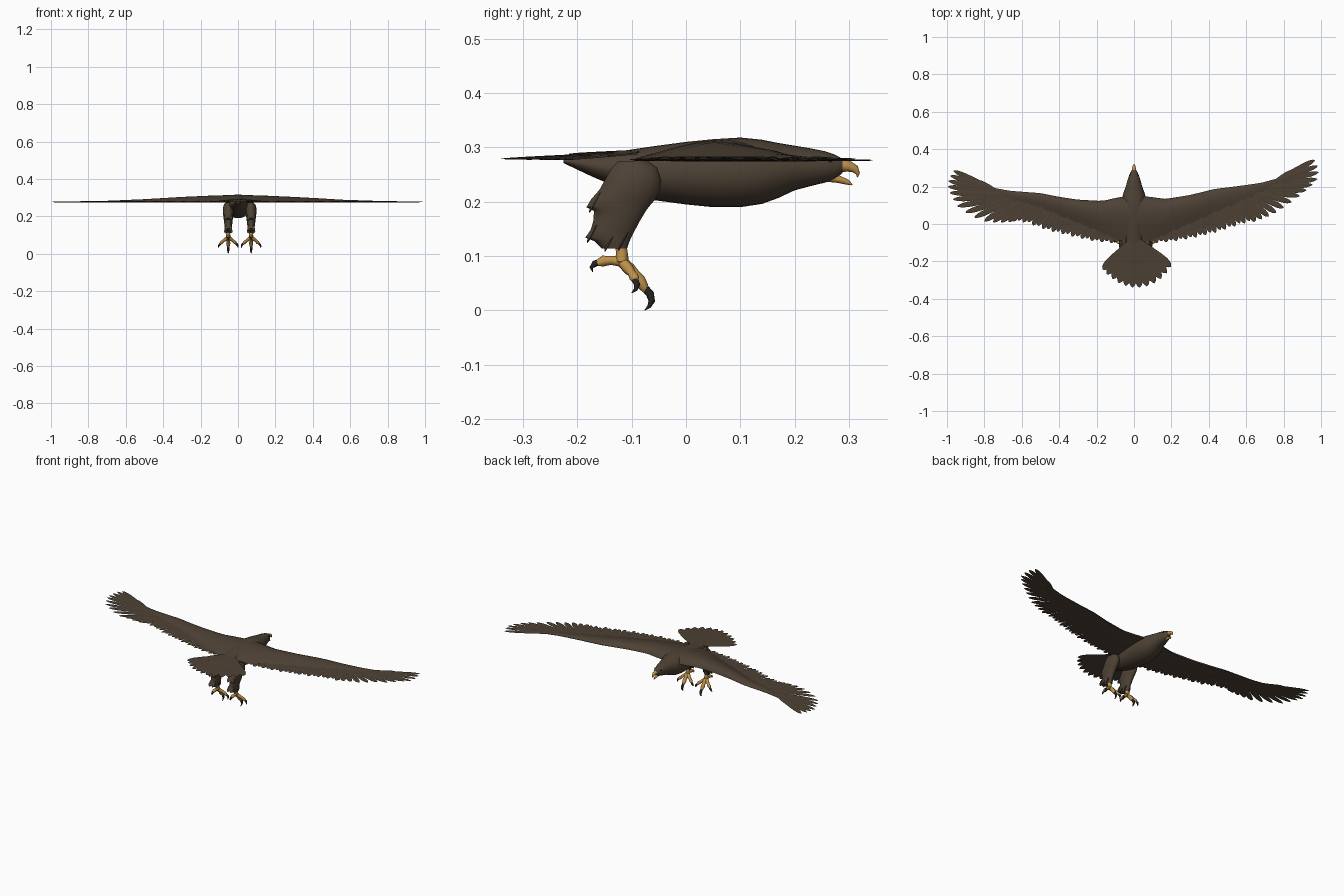
import bpy, bmesh, math
from mathutils import Vector as V

if "Cube" in bpy.data.objects:
    bpy.data.objects.remove(bpy.data.objects["Cube"])


def material(name, rgb):
    m = bpy.data.materials.new(name)
    m.diffuse_color = (*rgb, 1)
    m.use_nodes = True
    m.node_tree.nodes["Principled BSDF"].inputs["Base Color"].default_value = m.diffuse_color
    return m


BROWN = material("dark brown plumage", (0.075, 0.053, 0.035))
GOLD = material("golden skin", (0.52, 0.29, 0.07))
BLACK = material("black claw", (0.02, 0.017, 0.015))


def build(name, lofts, mat):
    """One object from several lofts; each loft is a list of closed rings."""
    bm = bmesh.new()
    for rings in lofts:
        vs = [[bm.verts.new(p) for p in r] for r in rings]
        n = len(vs[0])
        for a, b in zip(vs, vs[1:]):
            for i in range(n):
                j = (i + 1) % n
                bm.faces.new((a[i], a[j], b[j], b[i]))
        bm.faces.new(vs[0][::-1])
        bm.faces.new(vs[-1])
    bmesh.ops.recalc_face_normals(bm, faces=bm.faces)
    me = bpy.data.meshes.new(name)
    bm.to_mesh(me)
    bm.free()
    me.materials.append(mat)
    ob = bpy.data.objects.new(name, me)
    bpy.context.collection.objects.link(ob)
    bpy.ops.object.select_all(action='DESELECT')
    ob.select_set(True)
    bpy.context.view_layer.objects.active = ob
    bpy.ops.object.shade_smooth_by_angle(angle=math.radians(45))
    return ob


def lerp_table(keys, x):
    """Linear lookup in a list of (x, value, value...) rows."""
    for a, b in zip(keys, keys[1:]):
        if x <= b[0]:
            t = max(0, (x - a[0]) / (b[0] - a[0]))
            return [p + (q - p) * t for p, q in zip(a[1:], b[1:])]
    return list(keys[-1][1:])


def along(pts, t):
    """Point at fraction t of an evenly spaced list."""
    return V(lerp_table([(i / (len(pts) - 1), *p) for i, p in enumerate(pts)], t))


def ellipse(c, u, v, n):
    return [c + u * math.cos(2 * math.pi * i / n) + v * math.sin(2 * math.pi * i / n) for i in range(n)]


def tube(path, n=10):
    """Rings along (x, y, z, radius) points."""
    pts = [V(p[:3]) for p in path]
    out = []
    for i, p in enumerate(pts):
        d = (pts[min(i + 1, len(pts) - 1)] - pts[max(i - 1, 0)]).normalized()
        ref = V((1, 0, 0)) if abs(d.x) < 0.75 else V((0, 1, 0))
        u = d.cross(ref).normalized()
        out.append(ellipse(p, u * path[i][3], d.cross(u) * path[i][3], n))
    return out


def feather(root, tip, w, h=0.0016):
    """Thin blade with a raised quill and rounded tip."""
    root, tip = V(root), V(tip)
    side = V((-(tip - root).y, (tip - root).x, 0)).normalized()
    up = V((0, 0, h))
    rows = [(0, .35), (.15, .6), (.35, .85), (.6, 1), (.8, 1), (.9, .8), (.96, .5), (1, .08)]
    return [[root.lerp(tip, t) + side * w * s, root.lerp(tip, t) + up * (.3 + .7 * s),
             root.lerp(tip, t) - side * w * s, root.lerp(tip, t) - up * (.3 + .7 * s)] for t, s in rows]


# body and head: y, top z, bottom z, half width
BODY = [(-.225, .279, .271, .012), (-.2, .283, .259, .026), (-.17, .287, .245, .037), (-.12, .293, .224, .048),
        (-.06, .302, .203, .057), (0, .310, .195, .064), (.05, .315, .190, .067), (.1, .318, .190, .068),
        (.14, .314, .196, .064), (.17, .308, .207, .055), (.2, .303, .221, .044), (.23, .298, .229, .036),
        (.255, .293, .235, .028), (.273, .287, .241, .021), (.288, .279, .253, .012)]
build("body", [[ellipse(V((0, y, (t + b) / 2)), V((w, 0, 0)), V((0, 0, (t - b) / 2)), 28)
                for y, t, b, w in BODY]], BROWN)

# beak and eyes
build("upper_beak", [tube([(0, .262, .267, .014), (0, .284, .267, .0125), (0, .300, .265, .010),
                           (0, .311, .260, .0075), (0, .316, .252, .004), (0, .3155, .245, .0008)])], GOLD)
build("lower_beak", [tube([(0, .255, .246, .009), (0, .28, .2415, .007), (0, .297, .236, .005),
                           (0, .306, .231, .001)])], GOLD)
build("eyes", [tube([(s * .013, .264, .276, .005), (s * .0215, .264, .276, .005),
                     (s * .024, .264, .276, .002)]) for s in (-1, 1)], BLACK)

# wings: distance from centre, leading y, trailing y, thickness; the two differ a little in sweep
WINGS = {
    "left": (-1, [(0, .155, -.1, .036), (.085, .142, -.088, .034), (.17, .123, -.055, .031), (.3, .130, 0, .025),
                  (.4, .145, .04, .019), (.5, .165, .08, .013), (.66, .177, .125, .006), (.76, .195, .165, .002)],
             [(.1, -.1), (.2, -.09), (.29, -.07), (.45, -.03), (.56, .012), (.64, .02)],
             [(.67, .012), (.73, .008), (.80, .015), (.88, .045), (.945, .095), (.98, .15), (.995, .2),
              (.99, .245), (.965, .285)], [(.56, .125), (.66, .145), (.74, .183)]),
    "right": (1, [(0, .155, -.1, .036), (.085, .145, -.09, .034), (.17, .134, -.06, .031), (.3, .155, -.005, .025),
                  (.43, .187, .05, .018), (.56, .203, .105, .010), (.68, .220, .16, .006), (.79, .25, .215, .002)],
              [(.1, -.1), (.2, -.09), (.3, -.073), (.43, -.04), (.56, .005), (.61, .015)],
              [(.65, .018), (.70, .03), (.76, .06), (.82, .1), (.885, .15), (.94, .195), (.98, .24),
               (.99, .295), (.967, .342)], [(.56, .14), (.66, .175), (.76, .235)]),
}
Z = .2775
for side, (s, skin, sec_tips, pri_tips, pri_roots) in WINGS.items():
    # fleshy arm of the wing
    rings = []
    for k in range(25):
        x = skin[-1][0] * k / 24
        lead, trail, th = lerp_table(skin, x)
        top = [V((s * x, lead + (trail - lead) * u, Z + .0012 + th * math.sin(math.pi * u ** .65)))
               for u in [i / 12 for i in range(13)]]
        low = [V((s * x, p.y, Z - .0012 - .0025 * math.sin(math.pi * i / 12))) for i, p in enumerate(top)]
        rings.append(top + low[::-1])
    build(side + "_wing_arm", [rings], BROWN)

    # secondary flight feathers with a row of shorter coverts
    blades, coverts = [], []
    for k in range(22):
        x = .09 + .53 * k / 21
        lead, trail, th = lerp_table(skin, x)
        tip_y = lerp_table(sec_tips, x)[0] + .004 * (-1) ** k
        dz = .0012 * (k % 3 - 1)
        out = .01 + .03 * k / 21
        root = V((s * (x - out), trail + (lead - trail) * .35, Z + dz))
        tip = V((s * (x + out * .6), tip_y, Z + dz))
        blades.append(feather(root, tip, .0145))
        coverts.append(feather(root + V((0, 0, .004)), root.lerp(tip, .72) + V((0, 0, .002)), .014))
    build(side + "_secondary_feathers", blades, BROWN)

    # fingered primaries fanning out from the hand
    count = 13
    for k in range(count):
        t = k / (count - 1)
        r, p = along(pri_roots, t), along(pri_tips, t)
        dz = .0012 * (k % 3 - 1)
        root, tip = V((s * r.x, r.y, Z + dz)), V((s * p.x, p.y, Z + dz))
        if k == 0:
            blades = []
        blades.append(feather(root, tip, .0155 - .002 * t))
        coverts.append(feather(root + V((0, 0, .003)), root.lerp(tip, .45) + V((0, 0, .002)), .014))
    build(side + "_primary_feathers", blades, BROWN)
    build(side + "_covert_feathers", coverts, BROWN)

# tail fan
TAIL = [(-.168, -.243), (-.135, -.278), (-.09, -.312), (-.04, -.332), (.01, -.343),
        (.065, -.335), (.12, -.312), (.165, -.275), (.198, -.228)]
fan = []
for k in range(12):
    p = along(TAIL, k / 11)
    lift = .004 * (1 - abs(k - 5.5) / 5.5)
    fan.append(feather((.005 + p.x * .1, -.09, .288 + lift), (p.x, p.y, .277 + lift * .5), .023))
    fan.append(feather((.005 + p.x * .1, -.085, .291 + lift), (p.x * .55, -.09 + (p.y + .09) * .5, .284 + lift), .018))
build("tail_feathers", fan, BROWN)

# legs: z, back y, front y, half width; stepped back edge makes the shaggy feathers
THIGH = [(.275, -.125, -.07, .012), (.262, -.138, -.052, .024), (.24, -.15, -.045, .029), (.222, -.16, -.047, .029),
         (.205, -.175, -.055, .027), (.19, -.184, -.068, .025), (.183, -.170, -.073, .024), (.165, -.171, -.084, .022),
         (.148, -.176, -.093, .020), (.134, -.186, -.1, .018), (.128, -.170, -.103, .017), (.114, -.155, -.108, .014)]
for side, cx, s in (("left", -.052, -1), ("right", .07, 1)):
    rings = [ellipse(V((cx, (b + f) / 2, z)), V((w, 0, 0)), V((0, (f - b) / 2, 0)), 18) for z, b, f, w in THIGH]
    tufts = [feather((cx + dx, y + .02, z + .035), (cx + dx * 1.3, y, z), .010, .005)
             for y, z, dx in ((-.178, .182, .01), (-.178, .182, -.01), (-.182, .126, .008), (-.182, .126, -.008),
                              (-.15, .11, .01), (-.15, .11, -.01), (-.125, .112, .008), (-.125, .112, -.008))]
    build(side + "_thigh", [rings] + tufts, BROWN)

    # scaly shank and toes
    foot = (cx, -.118, .090)
    toes = [tube([(cx, -.124, .135, .011), (cx, -.118, .108, .0105), (*foot, .013), (cx, -.117, .082, .006)]),
            tube([(*foot, .010), (cx, -.104, .076, .0115), (cx, -.094, .067, .009), (cx, -.086, .056, .0115),
                  (cx, -.078, .044, .009), (cx, -.073, .036, .006)]),
            tube([(*foot, .010), (cx, -.138, .092, .008), (cx, -.152, .091, .010), (cx, -.163, .087, .006)])]
    claws = [tube([(cx, -.077, .043, .007), (cx, -.066, .030, .0075), (cx, -.063, .017, .006),
                   (cx, -.068, .007, .0035), (cx, -.076, .0005, .0006)]),
             tube([(cx, -.158, .089, .006), (cx, -.168, .086, .006), (cx, -.174, .079, .0035),
                   (cx, -.172, .071, .0006)])]
    for d in (-1, 1):
        toes.append(tube([(*foot, .009), (cx + d * .014, -.107, .078, .010), (cx + d * .026, -.1, .069, .0075),
                          (cx + d * .036, -.095, .060, .009), (cx + d * .043, -.092, .053, .005)]))
        claws.append(tube([(cx + d * .04, -.094, .056, .006), (cx + d * .048, -.09, .048, .006),
                           (cx + d * .052, -.093, .038, .0035), (cx + d * .052, -.1, .032, .0006)]))
    build(side + "_foot", toes, GOLD)
    build(side + "_claws", claws, BLACK)
